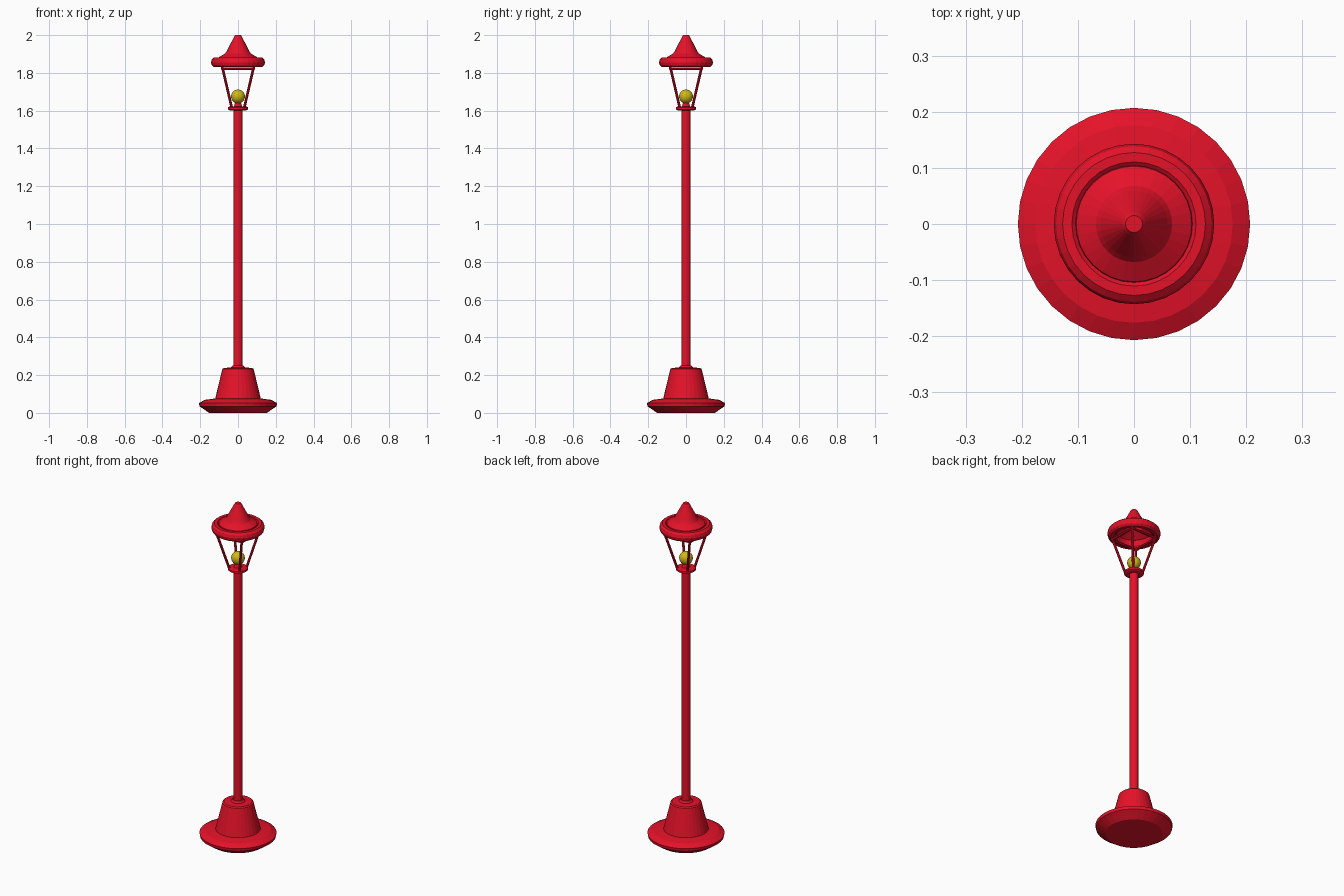
import bpy, bmesh, math
from mathutils import Vector

if "Cube" in bpy.data.objects:
    bpy.data.objects.remove(bpy.data.objects["Cube"])


def material(name, color):
    m = bpy.data.materials.new(name)
    m.diffuse_color = color
    m.use_nodes = True
    m.node_tree.nodes["Principled BSDF"].inputs["Base Color"].default_value = m.diffuse_color
    return m


RED = material("red_paint", (0.78, 0.006, 0.022, 1))
YELLOW = material("yellow_bulb", (0.62, 0.48, 0.01, 1))


def finish(name, bm, mat):
    bmesh.ops.recalc_face_normals(bm, faces=bm.faces)
    me = bpy.data.meshes.new(name)
    bm.to_mesh(me)
    bm.free()
    me.materials.append(mat)
    ob = bpy.data.objects.new(name, me)
    bpy.context.collection.objects.link(ob)
    return ob


def lathe(name, profile, sides=32, mat=RED, closed=False):
    """Revolve (radius, z) points around z; open profiles get flat end caps."""
    bm = bmesh.new()
    rings = []
    for r, z in profile:
        rings.append([bm.verts.new((r * math.cos(2 * math.pi * i / sides),
                                    r * math.sin(2 * math.pi * i / sides), z))
                      for i in range(sides)])
    pairs = list(zip(rings, rings[1:]))
    if closed:
        pairs.append((rings[-1], rings[0]))
    else:
        bm.faces.new(rings[0])
        bm.faces.new(rings[-1])
    for a, b in pairs:
        for i in range(sides):
            j = (i + 1) % sides
            bm.faces.new((a[i], a[j], b[j], b[i]))
    return finish(name, bm, mat)


def rod(name, a, b, radius, sides=8):
    a, b = Vector(a), Vector(b)
    d = b - a
    bm = bmesh.new()
    bmesh.ops.create_cone(bm, cap_ends=True, segments=sides, radius1=radius,
                          radius2=radius, depth=d.length)
    ob = finish(name, bm, RED)
    ob.rotation_mode = 'QUATERNION'
    ob.rotation_quaternion = d.to_track_quat('Z', 'Y')
    ob.location = (a + b) / 2
    return ob


# Foot plate, tapered pedestal and pole
lathe("foot_plate", [(0.153, 0.0), (0.204, 0.035), (0.207, 0.052),
                     (0.176, 0.069), (0.115, 0.077)])
lathe("pedestal", [(0.122, 0.07), (0.083, 0.232), (0.076, 0.238),
                   (0.038, 0.24), (0.03, 0.25)])
lathe("pole", [(0.024, 0.235), (0.024, 1.61)], 24)

# Collar below the lantern, with bulb holder
lathe("collar", [(0.045, 1.602), (0.053, 1.607), (0.053, 1.618), (0.045, 1.623)])
lathe("bulb_holder", [(0.022, 1.62), (0.014, 1.648)], 16)

# Bulb
bm = bmesh.new()
bmesh.ops.create_uvsphere(bm, u_segments=24, v_segments=14, radius=0.037)
for f in bm.faces:
    f.smooth = True
finish("bulb", bm, YELLOW).location = (0, 0, 1.675)

# Four slanted struts on the diagonals and the square frame joining their tops
corners = [(1, 1), (-1, 1), (-1, -1), (1, -1)]
for i, (x, y) in enumerate(corners):
    nx, ny = corners[(i + 1) % 4]
    rod(f"lantern_strut_{i + 1}", (x * 0.033, y * 0.033, 1.615),
        (x * 0.084, y * 0.084, 1.835), 0.007)
    rod(f"lantern_frame_bar_{i + 1}", (x * 0.084, y * 0.084, 1.822),
        (nx * 0.084, ny * 0.084, 1.822), 0.007)

# Hollow roof shell and rounded rim
lathe("lantern_roof", [(0.105, 1.872), (0.103, 1.882), (0.068, 1.903),
                       (0.06, 1.915), (0.021, 1.991), (0.015, 2.0),
                       (0.005, 2.0), (0.005, 1.985), (0.052, 1.9),
                       (0.096, 1.872)], closed=True)
rim = [(0.119 + 0.024 * math.copysign(abs(math.cos(t)) ** 0.9, math.cos(t)),
        1.856 + 0.027 * math.sin(t))
       for t in (2 * math.pi * (k + 0.5) / 10 - math.pi / 10 for k in range(10))]
lathe("roof_rim", rim, closed=True)
# Tip plug closing the roof
lathe("roof_tip", [(0.01, 1.987), (0.01, 2.0)], 16)
